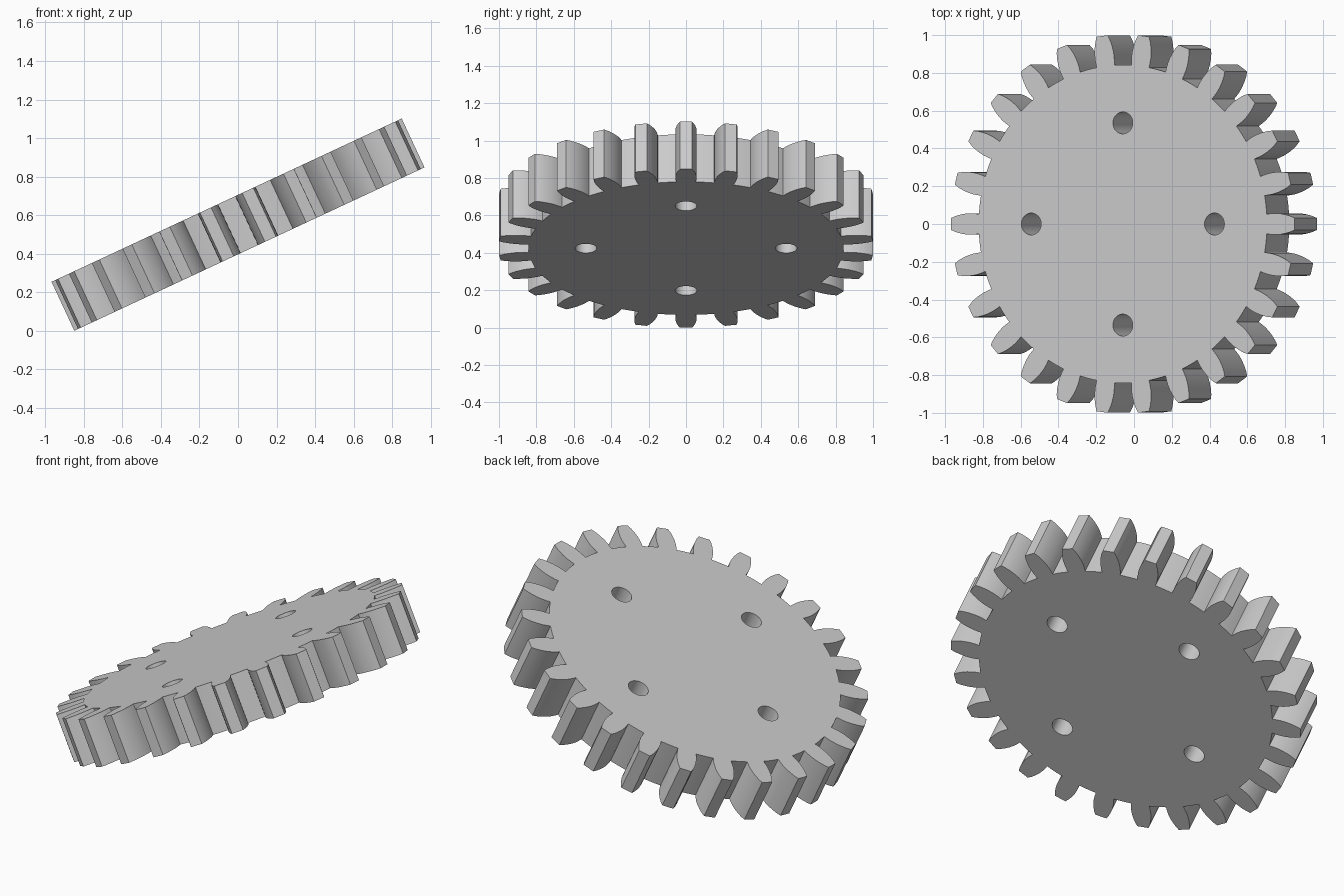
import bpy, bmesh, math
from mathutils import Vector, Matrix

cube = bpy.data.objects.get("Cube")
if cube:
    bpy.data.objects.remove(cube, do_unlink=True)

TEETH = 26
ROOT = 0.842
THICK = 0.28
TILT = math.radians(25)
TIP = 1.003

# One side of a tooth: (radius, half width) from root to tip
FLANK = [(ROOT, 0.052), (0.865, 0.055), (0.89, 0.0565), (0.92, 0.055),
         (0.95, 0.05), (0.978, 0.0425), (TIP, 0.032)]


def polar(radius, angle):
    return Vector((radius * math.cos(angle), radius * math.sin(angle), 0))


def gear_outline():
    pitch = math.tau / TEETH
    root_half = FLANK[0][1] / ROOT
    points = []
    for i in range(TEETH):
        centre = i * pitch
        points += [polar(r, centre - w / r) for r, w in FLANK]
        points += [polar(r, centre + w / r) for r, w in reversed(FLANK)]
        # Rounded valley up to the next tooth
        gap = pitch - 2 * root_half
        points += [polar(ROOT, centre + root_half + gap * k / 4) for k in (1, 2, 3)]
    return points


def hole_outline(centre, radius, sides=32):
    return [centre + polar(radius, math.tau * i / sides) for i in range(sides)]


def add_loop(bm, points):
    verts = [bm.verts.new(p) for p in points]
    return [bm.edges.new((v, verts[i - 1])) for i, v in enumerate(verts)]


grey = bpy.data.materials.new("plain grey")
grey.use_nodes = True
colour = (0.6, 0.6, 0.6, 1)
grey.diffuse_color = colour
grey.node_tree.nodes["Principled BSDF"].inputs["Base Color"].default_value = colour

# Flat gear profile with four bolt holes, extruded to a solid plate
bm = bmesh.new()
edges = add_loop(bm, gear_outline())
for i in range(4):
    edges += add_loop(bm, hole_outline(polar(0.535, i * math.pi / 2), 0.058))
bmesh.ops.triangle_fill(bm, edges=edges, use_beauty=True, normal=(0, 0, 1))
extruded = bmesh.ops.extrude_face_region(bm, geom=bm.faces[:], use_keep_orig=True)
top = [v for v in extruded["geom"] if isinstance(v, bmesh.types.BMVert)]
bmesh.ops.translate(bm, verts=top, vec=(0, 0, THICK))
bmesh.ops.recalc_face_normals(bm, faces=bm.faces[:])

# Tilt the gear about its centre and rest its lowest tooth on the ground
height = TIP * math.sin(TILT) + THICK / 2 * math.cos(TILT)
place = (Matrix.Translation((0, 0, height)) @ Matrix.Rotation(-TILT, 4, 'Y')
         @ Matrix.Translation((0, 0, -THICK / 2)))
bm.transform(place)

mesh = bpy.data.meshes.new("gear_wheel")
bm.to_mesh(mesh)
bm.free()
mesh.materials.append(grey)
gear = bpy.data.objects.new("gear_wheel", mesh)
bpy.context.collection.objects.link(gear)
bpy.context.view_layer.objects.active = gear
gear.select_set(True)
bpy.ops.object.shade_smooth_by_angle(angle=math.radians(30))
